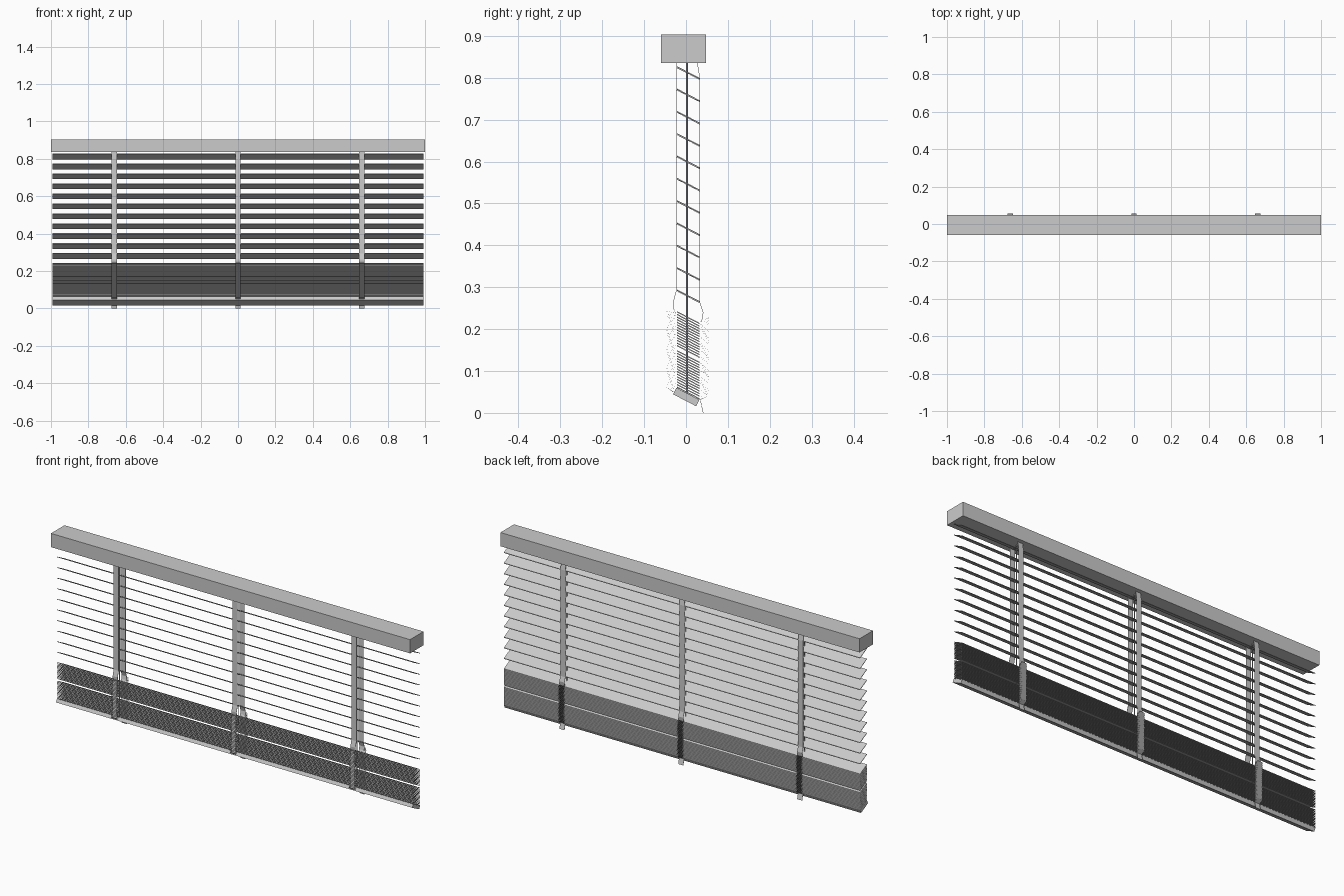
import bpy
from mathutils import Vector

if "Cube" in bpy.data.objects:
    bpy.data.objects.remove(bpy.data.objects["Cube"])


def material(name, value):
    m = bpy.data.materials.new(name)
    m.use_nodes = True
    colour = (value, value, value, 1)
    m.diffuse_color = colour
    m.node_tree.nodes["Principled BSDF"].inputs["Base Color"].default_value = colour
    return m


GREY = material("light grey", 0.6)


def extrude(name, outline, x0, x1, closed=True):
    """Sweep a (y, z) outline along x; an open outline makes a ribbon."""
    n = len(outline)
    verts = [(x, y, z) for x in (x0, x1) for y, z in outline]
    count = n if closed else n - 1
    faces = [(i, (i + 1) % n, n + (i + 1) % n, n + i) for i in range(count)]
    if closed:
        faces += [tuple(reversed(range(n))), tuple(range(n, 2 * n))]
    mesh = bpy.data.meshes.new(name)
    mesh.from_pydata(verts, [], faces)
    mesh.materials.append(GREY)
    obj = bpy.data.objects.new(name, mesh)
    bpy.context.collection.objects.link(obj)
    return obj


def ribbon(name, path, x, width, thickness=0.0012):
    obj = extrude(name, path, x - width / 2, x + width / 2, closed=False)
    mod = obj.modifiers.new("thickness", "SOLIDIFY")
    mod.thickness = thickness
    mod.offset = 0
    return obj


# Shared dimensions
FRONT, BACK, DROP = -0.022, 0.032, 0.028
HEAD_BOTTOM, HEAD_TOP = 0.835, 0.904
TAPES = (-0.662, 0, 0.662)
TAPE_WIDTH = 0.028
OPEN_PITCH, STACK_PITCH = 0.0533, 0.0062
open_slats = [0.828 - i * OPEN_PITCH for i in range(11)]
stacked_slats = [0.243 - i * STACK_PITCH for i in range(30) if i != 14]

# Head rail
extrude("head_rail", [(-0.0595, HEAD_BOTTOM), (0.0478, HEAD_BOTTOM),
                      (0.0478, HEAD_TOP), (-0.0595, HEAD_TOP)], -1, 1)

# Tilted slats, spread above and gathered in a stack below
for z in open_slats + stacked_slats:
    t = 0.003
    extrude("slat", [(FRONT, z - t), (BACK, z - DROP - t),
                     (BACK, z - DROP), (FRONT, z)], -0.992, 0.992)

# Bottom rail, tilted like the slats
along = Vector((0.055, -0.0285))
up = Vector((0.008, 0.0155))
corner = Vector((-0.031, 0.0445))
extrude("bottom_rail", [corner, corner + along, corner + along + up, corner + up],
        -0.992, 0.992)


def folds(inner, outer, top, bottom, rise, count):
    """Zigzag of the slack tape beside the gathered slats."""
    step = (top - bottom) / count
    path = []
    for i in range(count):
        z = top - i * step
        path += [(inner, z - rise), (outer, z - step / 2)]
    return path


# Ladder tapes, rungs and lift cords
for x in TAPES:
    front = [(FRONT - 0.001, HEAD_BOTTOM), (FRONT - 0.001, 0.292), (-0.031, 0.262),
             (-0.030, 0.25)]
    front += folds(-0.025, -0.046, 0.246, 0.058, 0.008, 29)
    front += [(-0.030, 0.05)]
    ribbon("front_tape", front, x, TAPE_WIDTH)

    back = [(0.027, HEAD_BOTTOM), (BACK + 0.001, 0.8), (BACK + 0.001, 0.264),
            (0.041, 0.24), (0.038, 0.222)]
    back += folds(0.035, 0.055, 0.231, 0.038, 0.014, 29)
    back += [(0.034, 0.032), (0.041, 0.0)]
    ribbon("back_tape", back, x, TAPE_WIDTH)

    for z in open_slats:
        ribbon("ladder_rung", [(FRONT, z - 0.004), (BACK, z - DROP - 0.004)],
               x, TAPE_WIDTH, 0.001)

    bpy.ops.mesh.primitive_cylinder_add(vertices=8, radius=0.002,
                                        depth=HEAD_BOTTOM - 0.045,
                                        location=(x, 0.0025, (HEAD_BOTTOM + 0.045) / 2))
    cord = bpy.context.object
    cord.name = "lift_cord"
    cord.data.materials.append(GREY)
    bpy.ops.object.shade_smooth_by_angle()
